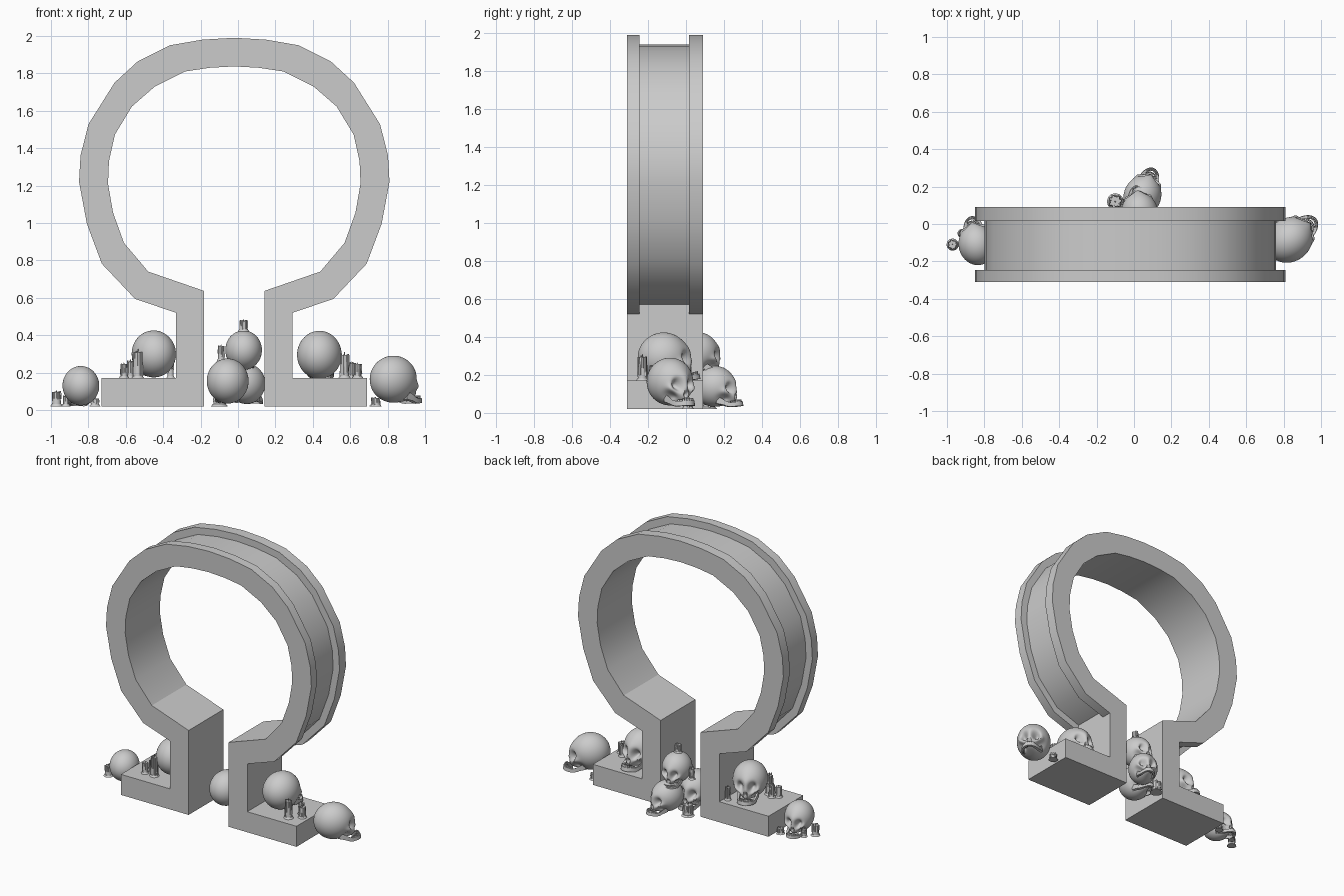
import bpy, bmesh, math, random
from math import sin, cos, pi, exp
from mathutils import Vector, Matrix

if "Cube" in bpy.data.objects:
    bpy.data.objects.remove(bpy.data.objects["Cube"])

random.seed(4)


def finish(bm, name, angle=30):
    bmesh.ops.recalc_face_normals(bm, faces=bm.faces[:])
    me = bpy.data.meshes.new(name)
    bm.to_mesh(me)
    bm.free()
    ob = bpy.data.objects.new(name, me)
    bpy.context.collection.objects.link(ob)
    bpy.ops.object.select_all(action='DESELECT')
    ob.select_set(True)
    bpy.context.view_layer.objects.active = ob
    bpy.ops.object.shade_smooth_by_angle(angle=math.radians(angle))
    return ob


# --- Horseshoe arch: grooved section swept along outer / inner outlines ---
CX = -0.02
# (outer x, outer z, inner x, inner z) for the left half, foot to crown
half = [
    (-.73, .17, -.73, .02), (-.332, .17, -.182, .02), (-.332, .52, -.182, .637),
    (-.55, .594, -.48, .74), (-.728, .782, -.61, .894), (-.808, .996, -.668, 1.055),
    (-.85, 1.22, -.695, 1.21), (-.842, 1.36, -.69, 1.33), (-.80, 1.527, -.658, 1.473),
    (-.66, 1.75, -.567, 1.623), (-.535, 1.865, -.444, 1.73), (-.364, 1.95, -.283, 1.81),
    (-.19, 1.98, -.15, 1.83), (CX, 1.99, CX, 1.837)]
stations = []
for i, (ox, oz, ix, iz) in enumerate(half):
    if i < 2:
        mx, mz = ox, oz                     # no groove on the foot
    elif i == 2:
        mx, mz = ox, oz + .05               # groove starts at the leg
    else:
        mx, mz = ox + (ix - ox) * .33, oz + (iz - oz) * .33
    stations.append((ox, oz, ix, iz, mx, mz))
stations += [(2 * CX - a, b, 2 * CX - c, d, 2 * CX - e, f)
             for a, b, c, d, e, f in reversed(stations[:-1])]

Y0, Y1, Y2, Y3 = -.31, -.245, .015, .09
bm = bmesh.new()
rings = []
for ox, oz, ix, iz, mx, mz in stations:
    rings.append([bm.verts.new(p) for p in (
        (ix, Y0, iz), (ix, Y3, iz), (ox, Y3, oz), (ox, Y2, oz),
        (mx, Y2, mz), (mx, Y1, mz), (ox, Y1, oz), (ox, Y0, oz))])
for a, b in zip(rings, rings[1:]):
    for j in range(8):
        k = (j + 1) % 8
        bm.faces.new((a[j], a[k], b[k], b[j]))
bm.faces.new(rings[0])
bm.faces.new(rings[-1])
bmesh.ops.remove_doubles(bm, verts=bm.verts[:], dist=1e-4)
finish(bm, "horseshoe_arch")


# --- Skulls ---
def bump(v, c, r):
    return exp(-(v - Vector(c).normalized()).length_squared / (r * r))


def skull_point(v):
    """Push a unit-sphere point into a skull facing +y."""
    p = Vector((v.x * .93, v.y * 1.05, v.z))
    face = bump(v, (0, .78, -.62), .5)
    p += Vector((0, .22, -.22)) * face
    p.x *= 1 - .2 * face
    for s in (-1, 1):
        p.y -= .42 * bump(v, (s * .36, .9, -.2), .19)                 # eye socket
        p += Vector((s * .1, .08, 0)) * bump(v, (s * .62, .7, -.42), .2)  # cheekbone
        p += Vector((s * -.2, 0, 0)) * bump(v, (s * .65, .55, -.75), .22)  # hollow
    p.y += .06 * bump(v, (0, .95, .08), .3)                           # brow
    p.y -= .3 * bump(v, (0, .85, -.5), .11)                           # nose
    return p


def box(bm, loc, size, rot=0):
    m = (Matrix.Translation(loc) @ Matrix.Rotation(rot, 4, 'Z')
         @ Matrix.Diagonal((*size, 1)))
    bmesh.ops.create_cube(bm, size=1, matrix=m)


def skull(name, loc, r, yaw, pitch=0.0, roll=0.0):
    bm = bmesh.new()
    bmesh.ops.create_icosphere(bm, subdivisions=5, radius=1)
    for v in bm.verts:
        v.co = skull_point(v.co.copy())
    # upper teeth
    for i in range(-4, 5):
        a = i * .27
        box(bm, (.36 * sin(a), .72 + .36 * cos(a), -1.0), (.085, .07, .2), -a)
    # open lower jaw: U-shaped bar with raised hinge ends
    prev = None
    n = 16
    for i in range(n + 1):
        t = -1 + 2 * i / n
        a = t * pi / 2
        x = .56 * sin(a)
        y = .2 + 1.12 * cos(a) ** .8 if abs(t) < 1 else .2
        rise = .42 * max(0, abs(t) - .7) / .3
        top = -.93 + rise - .06 * cos(a)
        bot = -1.2 + rise * .6 + .06 * (1 - cos(a))
        ring = [bm.verts.new(q) for q in (
            (x, y, bot), (x, y, top), (x * .78, y - .13, top), (x * .78, y - .13, bot))]
        if prev:
            for j in range(4):
                k = (j + 1) % 4
                bm.faces.new((prev[j], prev[k], ring[k], ring[j]))
        else:
            bm.faces.new(ring)
        prev = ring
    bm.faces.new(prev)
    # lower teeth
    for i in range(-3, 4):
        a = i * .27
        box(bm, (.34 * sin(a), .86 + .38 * cos(a), -.95), (.08, .06, .15), -a)
    ob = finish(bm, name, 40)
    ob.matrix_world = (Matrix.Translation(loc)
                       @ Matrix.Rotation(math.radians(yaw), 4, 'Z')
                       @ Matrix.Rotation(math.radians(pitch), 4, 'X')
                       @ Matrix.Rotation(math.radians(roll), 4, 'Y')
                       @ Matrix.Diagonal((r, r, r, 1)))


# name, centre, radius, yaw (0 faces +y, positive turns to -x), pitch
skull("skull_left_foot", (-.45, -.10, .30), .125, 22, 12)
skull("skull_right_foot", (.435, -.12, .295), .128, -5, 12)
skull("skull_left_end", (-.84, -.11, .13), .105, 12, 8)
skull("skull_right_end", (.83, -.085, .165), .125, -52, 8)
skull("skull_middle_top", (.03, .06, .32), .105, 5, 5)
skull("skull_middle_front", (-.055, -.05, .155), .12, 0, 12)
skull("skull_middle_back", (.045, .15, .14), .107, -22, 10)


# --- Melted candles ---
def cone(bm, x, y, z, r1, r2, h, seg=12):
    bmesh.ops.create_cone(bm, cap_ends=True, segments=seg, radius1=r1, radius2=r2,
                          depth=h, matrix=Matrix.Translation((x, y, z + h / 2)))


def candle(name, x, y, z, h, r=.02):
    bm = bmesh.new()
    cone(bm, 0, 0, 0, r * 1.5, r * 1.15, min(.012, h * .2))      # wax puddle
    cone(bm, 0, 0, 0, r * 1.1, r * .9, h * .88)                 # body
    cone(bm, 0, 0, h * .85, r * .15, r * .1, h * .15, 6)        # wick
    for i in range(7):                                          # drips
        a = i * 2 * pi / 7 + random.uniform(-.2, .2)
        low = random.uniform(0, .5) * h
        cone(bm, r * .9 * cos(a), r * .9 * sin(a), low, r * .38, r * .25,
             h * random.uniform(.88, .96) - low, 6)
    finish(bm, name).location = (x, y, z)


spots = [
    (-.535, -.20, .17, .155, .022), (-.575, -.17, .17, .10, .018), (-.61, -.20, .17, .085, .018),
    (-.36, .03, .17, .10, .015), (.57, -.23, .17, .14, .022), (.605, -.13, .17, .09, .018),
    (.64, -.17, .17, .085, .02), (-.97, -.11, .02, .085, .022), (-.92, -.05, .02, .06, .016),
    (-.765, .0, .02, .045, .02), (.735, .01, .02, .05, .022), (-.10, .12, .02, .09, .03),
    (.03, .05, .42, .065, .02), (-.09, .06, .26, .09, .016)]
for i, s in enumerate(spots):
    candle(f"candle_{i + 1}", *s)
